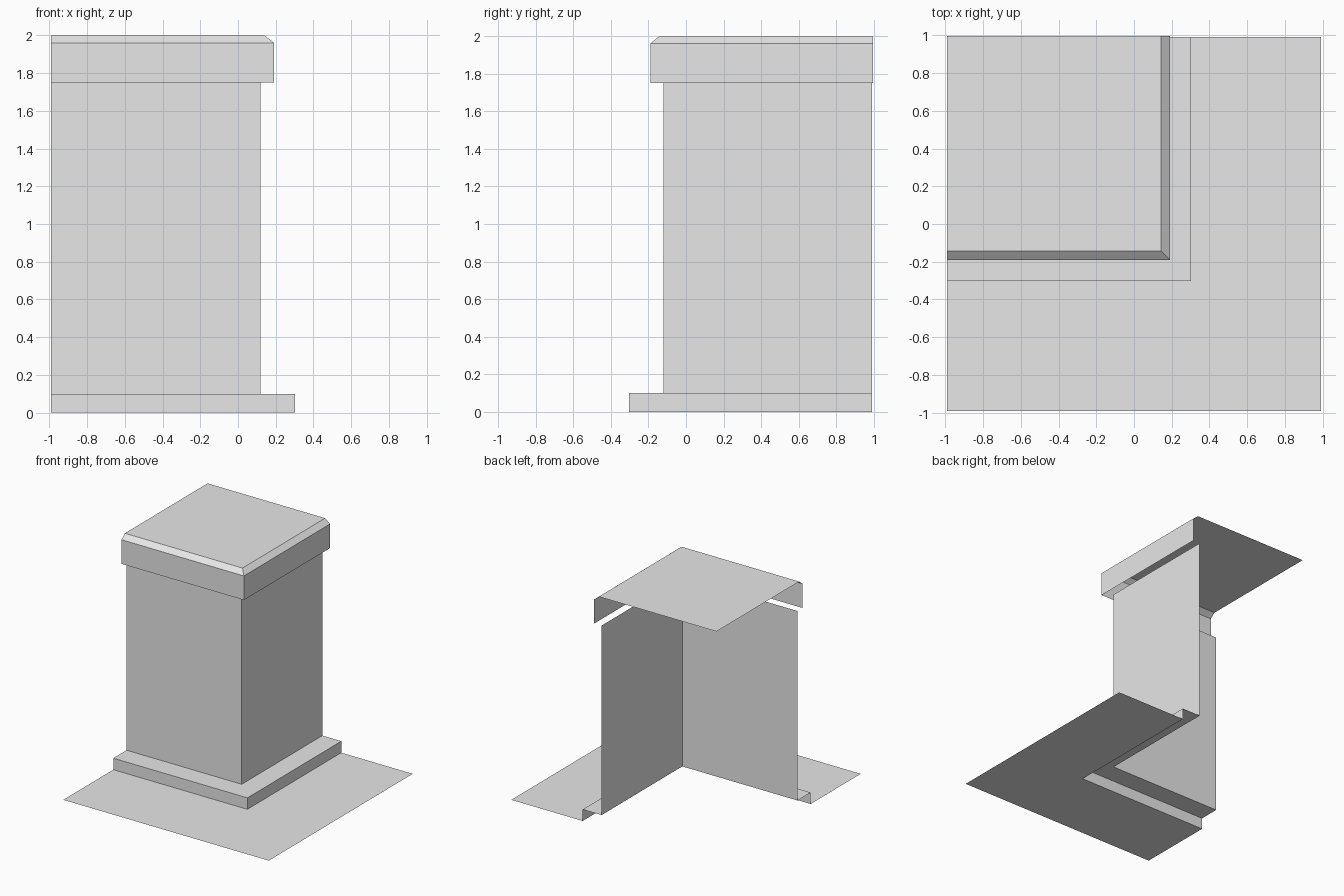
import bpy
import bmesh

cube = bpy.data.objects.get("Cube")
if cube:
    bpy.data.objects.remove(cube, do_unlink=True)

LEFT_END = -0.99

# One plain grey for the whole pillar
grey = bpy.data.materials.new("light_grey")
grey.use_nodes = True
grey.diffuse_color = (0.8, 0.8, 0.8, 1)
grey.node_tree.nodes["Principled BSDF"].inputs["Base Color"].default_value = (0.8, 0.8, 0.8, 1)


def corner_sheet(name, profile, back_end=0.99, closed_top=False):
    """Sweep (offset, height) points, listed upwards, round the front and +x sides."""
    bm = bmesh.new()
    rows = []
    for offset, z in profile:
        path = [(LEFT_END, -offset), (offset, -offset), (offset, back_end)]
        rows.append([bm.verts.new((x, y, z)) for x, y in path])
    for low, high in zip(rows, rows[1:]):
        for i in range(2):
            bm.faces.new((low[i], low[i + 1], high[i + 1], high[i]))
    if closed_top:
        back_corner = bm.verts.new((LEFT_END, back_end, profile[-1][1]))
        bm.faces.new(rows[-1] + [back_corner])
    mesh = bpy.data.meshes.new(name)
    bm.to_mesh(mesh)
    bm.free()
    mesh.materials.append(grey)
    obj = bpy.data.objects.new(name, mesh)
    bpy.context.collection.objects.link(obj)
    return obj


# Ground sheet, raised plinth and shaft form one folded open sheet
corner_sheet("ground_sheet", [(0.99, 0), (0.302, 0)])
corner_sheet("plinth", [(0.302, 0), (0.302, 0.1), (0.12, 0.1)])
corner_sheet("shaft", [(0.12, 0.1), (0.12, 1.75)])

# Overhanging cap, open underneath, with a bevelled rim
corner_sheet("cap", [(0.19, 1.75), (0.19, 1.96), (0.143, 1.998)],
             back_end=0.995, closed_top=True)
